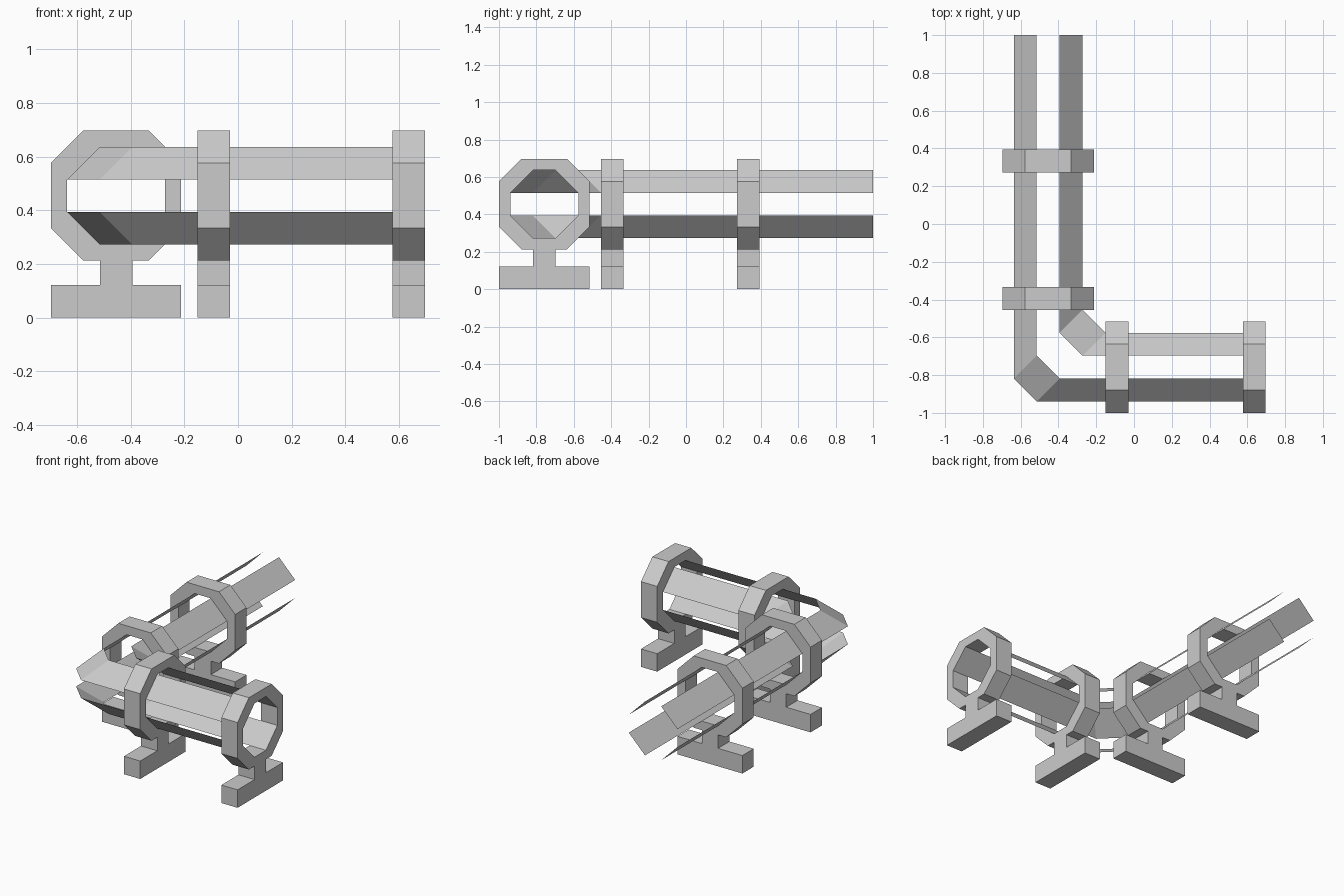
import bpy, bmesh
from mathutils import Vector
from math import radians

if "Cube" in bpy.data.objects:
    bpy.data.objects.remove(bpy.data.objects["Cube"])

U = 2 / 33        # modelling grid unit
ZC = 7.5          # height of the tube axis, in units


def make_object(name, bm):
    mesh = bpy.data.meshes.new(name)
    bm.to_mesh(mesh)
    bm.free()
    obj = bpy.data.objects.new(name, mesh)
    bpy.context.collection.objects.link(obj)
    return obj


def octagon(r, f):
    """Chamfered square, clockwise: half-size r, half-length f of each flat side."""
    return [(-r, f), (-f, r), (f, r), (r, f), (r, -f), (f, -r), (-f, -r), (-r, -f)]


def extrude_solid(bm, faces, depth):
    ext = bmesh.ops.extrude_face_region(bm, geom=faces)
    verts = [v for v in ext["geom"] if isinstance(v, bmesh.types.BMVert)]
    bmesh.ops.translate(bm, verts=verts, vec=(0, depth, 0))
    bmesh.ops.recalc_face_normals(bm, faces=bm.faces)


def support_ring(name, x, y, turned):
    # octagonal collar around the rails
    bm = bmesh.new()
    outer, inner = ([bm.verts.new((px * U, -U, (pz + ZC) * U)) for px, pz in octagon(r, f)]
                    for r, f in ((4, 2), (3, 1)))
    quads = [bm.faces.new((outer[i - 1], outer[i], inner[i], inner[i - 1])) for i in range(8)]
    extrude_solid(bm, quads, 2 * U)
    ring = make_object(name + "_collar", bm)

    # inverted T foot
    bm = bmesh.new()
    outline = [(-4, 0), (4, 0), (4, 2), (1, 2), (1, 3.5), (-1, 3.5), (-1, 2), (-4, 2)]
    face = bm.faces.new([bm.verts.new((px * U, -U, pz * U)) for px, pz in outline])
    extrude_solid(bm, [face], 2 * U)
    foot = make_object(name + "_foot", bm)

    for obj in (ring, foot):
        obj.location = (x * U, y * U, 0)
        obj.rotation_euler.z = radians(90) if turned else 0


# two supports on each leg of the L
for i, y in enumerate((5.5, -6.5)):
    support_ring(f"back_support_{i + 1}", -7.5, y, False)
for i, x in enumerate((-1.5, 10.5)):
    support_ring(f"side_support_{i + 1}", x, -12.5, True)

# path stations: centre of the section and the direction its width runs in
stations = [((-7.5, 16.5), (1, 0)), ((-7.5, -10.5), (1, 1)),
            ((-5.5, -12.5), (1, 1)), ((11.5, -12.5), (0, 1))]

# four thin rails on the diagonal sides of the octagon, bent round the corner
section = octagon(3, 1)
for i, name in enumerate(("outer_upper", "inner_upper", "inner_lower", "outer_lower")):
    bm = bmesh.new()
    rows = [[bm.verts.new(Vector((cx + d * dx, cy + d * dy, ZC + h)) * U)
             for d, h in section[2 * i:2 * i + 2]] for (cx, cy), (dx, dy) in stations]
    for (a, b), (c, d) in zip(rows, rows[1:]):
        bm.faces.new((a, c, d, b))
    make_object(name + "_rail", bm)
